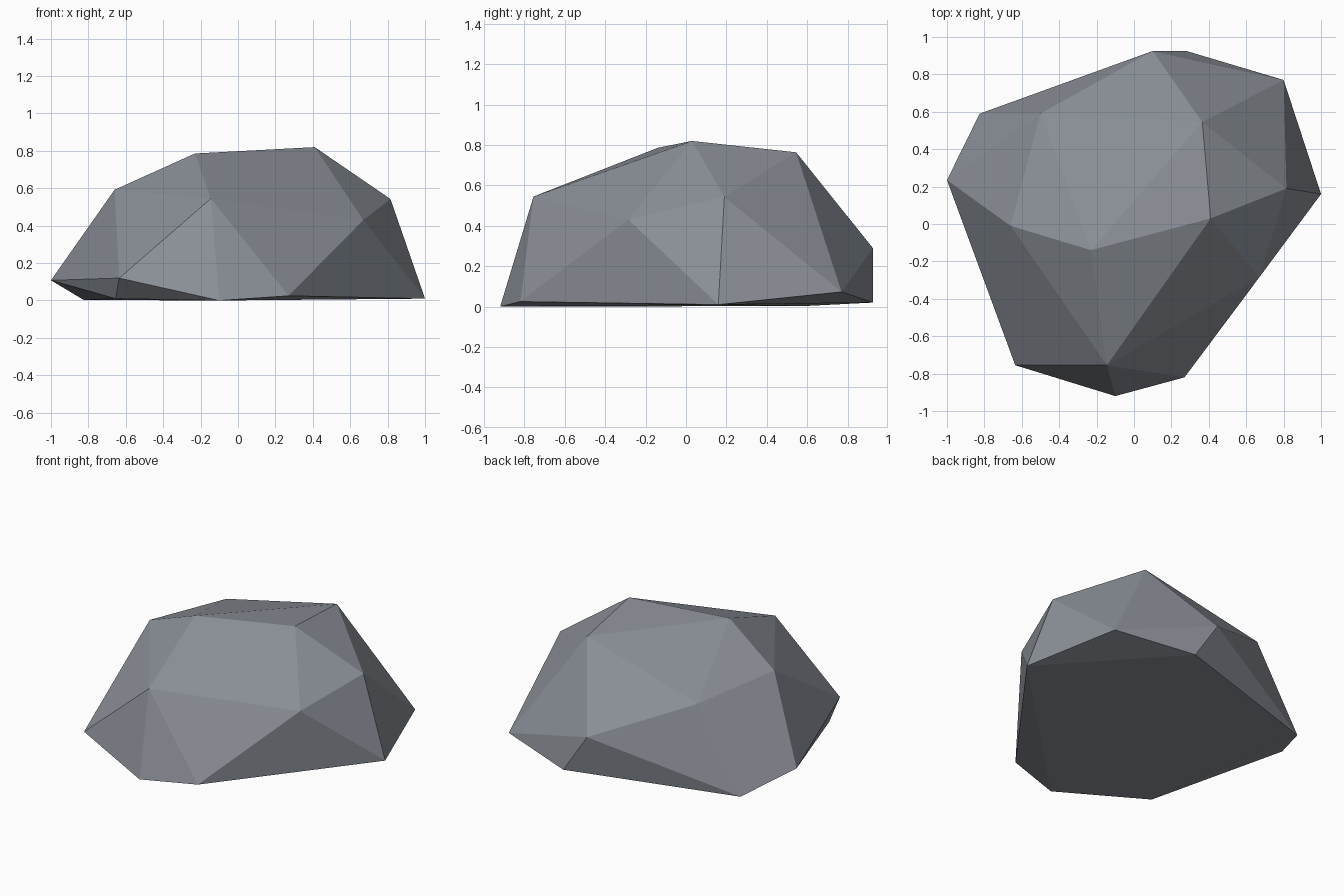
import bpy, bmesh

if "Cube" in bpy.data.objects:
    bpy.data.objects.remove(bpy.data.objects["Cube"])

# Corner points of the boulder, grouped by height
base = [(-0.10, -0.92, 0.0), (0.27, -0.82, 0.025), (1.0, 0.16, 0.01), (0.28, 0.925, 0.02),
        (-0.825, 0.59, 0.003), (-0.655, -0.61, 0.01)]
skirt = [(-0.635, -0.755, 0.12), (-1.0, 0.235, 0.108), (0.10, 0.925, 0.29), (0.80, 0.77, 0.073)]
shoulder = [(-0.145, -0.755, 0.545), (0.67, -0.285, 0.43), (0.815, 0.19, 0.543),
            (-0.50, 0.59, 0.55), (-0.66, -0.01, 0.592)]
crown = [(-0.23, -0.14, 0.786), (0.41, 0.03, 0.82), (0.365, 0.545, 0.764)]

# Faceted boulder: hull stretched over the corner points
bm = bmesh.new()
for p in base + skirt + shoulder + crown:
    bm.verts.new(p)
res = bmesh.ops.convex_hull(bm, input=bm.verts[:])
loose = [v for v in bm.verts if not v.link_faces]
bmesh.ops.delete(bm, geom=loose, context='VERTS')
bmesh.ops.recalc_face_normals(bm, faces=bm.faces[:])

mesh = bpy.data.meshes.new("boulder")
bm.to_mesh(mesh)
bm.free()
rock = bpy.data.objects.new("boulder", mesh)
bpy.context.collection.objects.link(rock)

# Single cool grey stone colour
stone = bpy.data.materials.new("stone grey")
stone.diffuse_color = (0.26, 0.28, 0.315, 1.0)
stone.use_nodes = True
stone.node_tree.nodes["Principled BSDF"].inputs["Base Color"].default_value = stone.diffuse_color
mesh.materials.append(stone)
